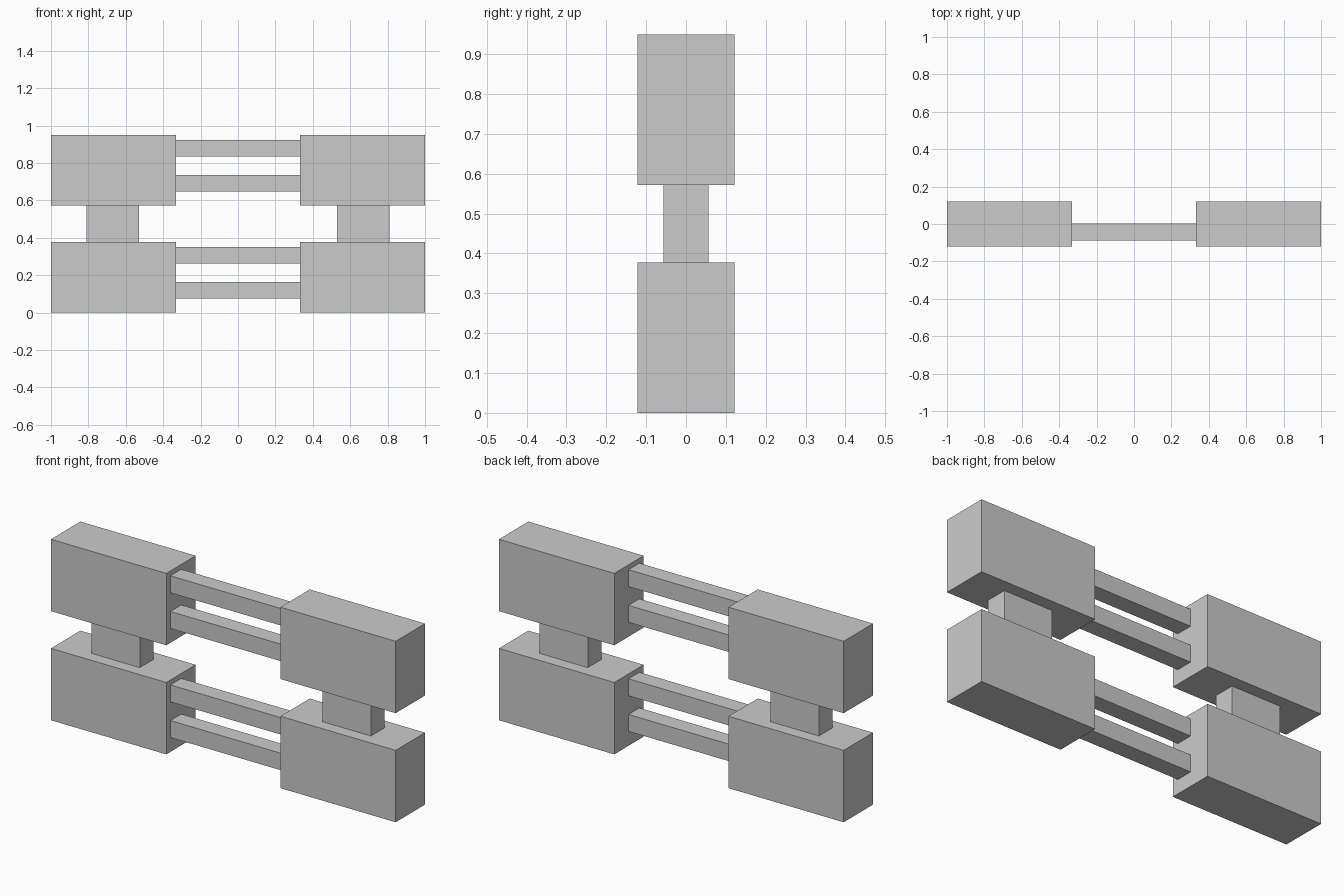
import bpy

if "Cube" in bpy.data.objects:
    bpy.data.objects.remove(bpy.data.objects["Cube"])


def box(name, x, y, z):
    """Axis-aligned box from (min, max) ranges."""
    bpy.ops.mesh.primitive_cube_add(size=1, location=[(a + b) / 2 for a, b in (x, y, z)])
    ob = bpy.context.object
    ob.name = name
    ob.scale = [b - a for a, b in (x, y, z)]
    bpy.ops.object.transform_apply(location=False, rotation=False, scale=True)
    return ob


def span(side, inner, outer):
    return tuple(sorted((side * inner, side * outer)))


levels = (("lower", 0.0), ("upper", 0.572))

for side_name, side in (("left", -1), ("right", 1)):
    # End blocks, two per side
    for level, z in levels:
        box(f"{level}_{side_name}_block", span(side, 0.331, 1.0), (-0.1215, 0.1215), (z, z + 0.377))
    # Post between the stacked blocks
    box(f"{side_name}_post", span(side, 0.53, 0.811), (-0.057, 0.057), (0.377, 0.572))

# Pairs of rails joining the blocks, set slightly forward
for level, z in levels:
    for rail, dz in (("bottom", 0.075), ("top", 0.262)):
        box(f"{level}_{rail}_rail", (-0.331, 0.331), (-0.087, 0.003), (z + dz, z + dz + 0.089))
